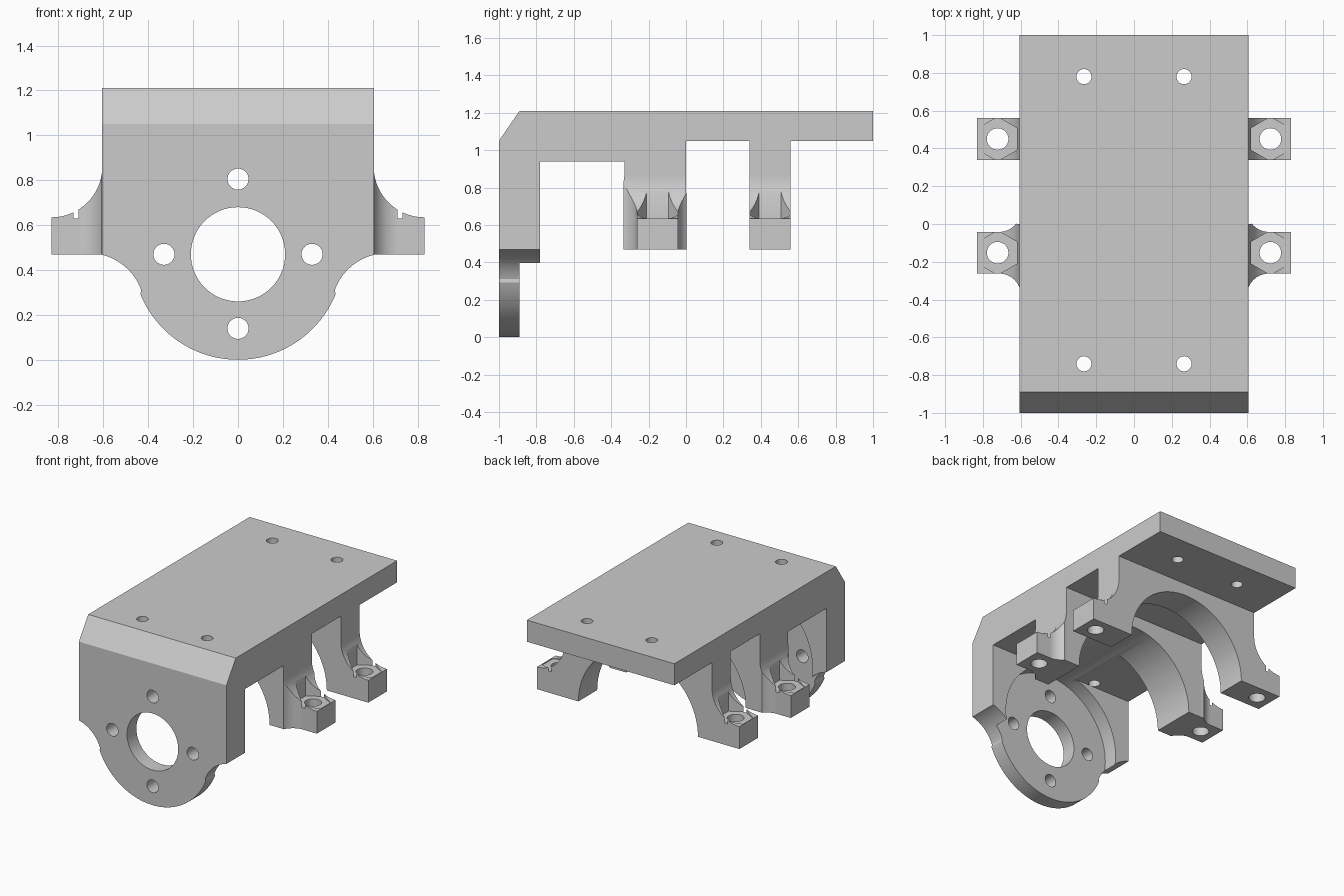
import bpy, bmesh
from math import sin, cos, pi, radians, atan2
from mathutils import Vector

cube = bpy.data.objects.get("Cube")
if cube:
    bpy.data.objects.remove(cube, do_unlink=True)

grey = bpy.data.materials.new("light grey")
grey.use_nodes = True
colour = (0.6, 0.6, 0.6, 1)
grey.diffuse_color = colour
grey.node_tree.nodes["Principled BSDF"].inputs["Base Color"].default_value = colour

AXIS = 0.47      # height of the bore axis
HALF = 0.605     # half width of the body


def arc(cx, cy, r, a, b, n=24):
    """Points on an arc from angle a to angle b (radians)."""
    return [(cx + r * cos(a + (b - a) * i / n), cy + r * sin(a + (b - a) * i / n))
            for i in range(n + 1)]


def circle(cx, cy, r, n=64, turn=0):
    return arc(cx, cy, r, turn, turn + 2 * pi, n)[:-1]


def prism(name, outline, axis, lo, hi):
    """Extrude a 2D outline along an axis between lo and hi."""
    place = {"x": lambda p, t: (t, p[0], p[1]),
             "y": lambda p, t: (p[0], t, p[1]),
             "z": lambda p, t: (p[0], p[1], t)}[axis]
    bm = bmesh.new()
    face = bm.faces.new([bm.verts.new(place(p, lo)) for p in outline])
    out = bmesh.ops.extrude_face_region(bm, geom=[face])
    verts = [v for v in out["geom"] if isinstance(v, bmesh.types.BMVert)]
    bmesh.ops.translate(bm, verts=verts, vec=Vector(place((0, 0), hi - lo)))
    bmesh.ops.recalc_face_normals(bm, faces=bm.faces)
    mesh = bpy.data.meshes.new(name)
    bm.to_mesh(mesh)
    bm.free()
    mesh.materials.append(grey)
    obj = bpy.data.objects.new(name, mesh)
    bpy.context.collection.objects.link(obj)
    return obj


def apply(obj, mod):
    bpy.context.view_layer.objects.active = obj
    bpy.ops.object.modifier_apply(modifier=mod.name)


def combine(obj, tool, operation="DIFFERENCE"):
    """Boolean with a helper, then discard the helper."""
    mod = obj.modifiers.new("cut", "BOOLEAN")
    mod.object, mod.operation, mod.solver = tool, operation, "EXACT"
    apply(obj, mod)
    bpy.data.objects.remove(tool, do_unlink=True)


def finish(obj):
    bpy.ops.object.select_all(action="DESELECT")
    obj.select_set(True)
    bpy.context.view_layer.objects.active = obj
    bpy.ops.object.shade_smooth_by_angle(angle=radians(25))


# Body: side profile with deck, front wall and two saddles
side = [(-1, -0.1), (-0.78, -0.1), (-0.78, 0.94), (-0.33, 0.94), (-0.33, AXIS),
        (0, AXIS), (0, 1.05), (0.34, 1.05), (0.34, AXIS), (0.56, AXIS),
        (0.56, 1.05), (1, 1.05), (1, 1.21), (-0.89, 1.21), (-1, 1.05)]
body = prism("mount_body", side, "x", -HALF, HALF)

# Rounded lower end of the front wall, with a fillet at each shoulder
fx, fz, fr = 0.666, 0.225, 0.25
lean = atan2(AXIS - fz, fx)
right = [(0.8, 1.4), (0.8, fz + fr)] + arc(fx, fz, fr, pi / 2, pi - lean)
left = [(-x, z) for x, z in reversed(right)]
bottom = arc(0, AXIS, 0.47, -lean, lean - pi, 64)[1:-1]
combine(body, prism("front_shape", right + bottom + left, "y", -1.2, 1.2), "INTERSECT")

# Long bore behind the front wall, then the shaft and screw holes
combine(body, prism("bore", circle(0, AXIS, 0.49, 96), "y", -0.89, 1.2))
combine(body, prism("shaft_hole", circle(0, AXIS, 0.21), "y", -1.2, -0.8))
for x, z in [(0, 0.335), (0, -0.33), (0.33, 0), (-0.33, 0)]:
    combine(body, prism("screw_hole", circle(x, AXIS + z, 0.047, 32), "y", -1.2, -0.8))
for x in (-0.265, 0.265):
    for y in (-0.74, 0.78):
        combine(body, prism("deck_hole", circle(x, y, 0.04, 32), "z", 0.8, 1.4))
finish(body)


# Clamp feet: curved top, hexagonal nut pocket and bolt hole
def clamp_foot(name, y, outline):
    foot = prism(name, outline, "z", AXIS, 0.95)
    curve = [(0.5, 0.4), (0.83, 0.4)] + arc(0.83, 0.86, 0.225, -pi / 2, -pi) + [(0.5, 0.86)]
    combine(foot, prism("foot_shape", curve, "y", -1, 1), "INTERSECT")
    combine(foot, prism("nut_pocket", circle(0.722, y, 0.117, 6, pi / 6), "z", 0.63, 1))
    combine(foot, prism("bolt_hole", circle(0.722, y, 0.057, 48), "z", 0.3, 0.8))
    mirror = foot.modifiers.new("mirror", "MIRROR")
    mirror.use_mirror_merge = False
    apply(foot, mirror)
    finish(foot)


inner, outer = 0.6, 0.83
clamp_foot("rear_clamp_feet", 0.45,
           [(inner, 0.34), (outer, 0.34), (outer, 0.56), (inner, 0.56)])

# The front feet flare out to meet the wider saddle
low, high, r = -0.262, -0.042, 0.117
flare_low = arc(0.715, low - r, r, radians(157), pi / 2, 12)
flare_high = arc(0.715, high + r, r, -pi / 2, radians(-141), 12)
clamp_foot("front_clamp_feet", -0.152,
           [(inner, -0.33)] + flare_low + [(outer, low), (outer, high)]
           + flare_high + [(inner, 0)])
